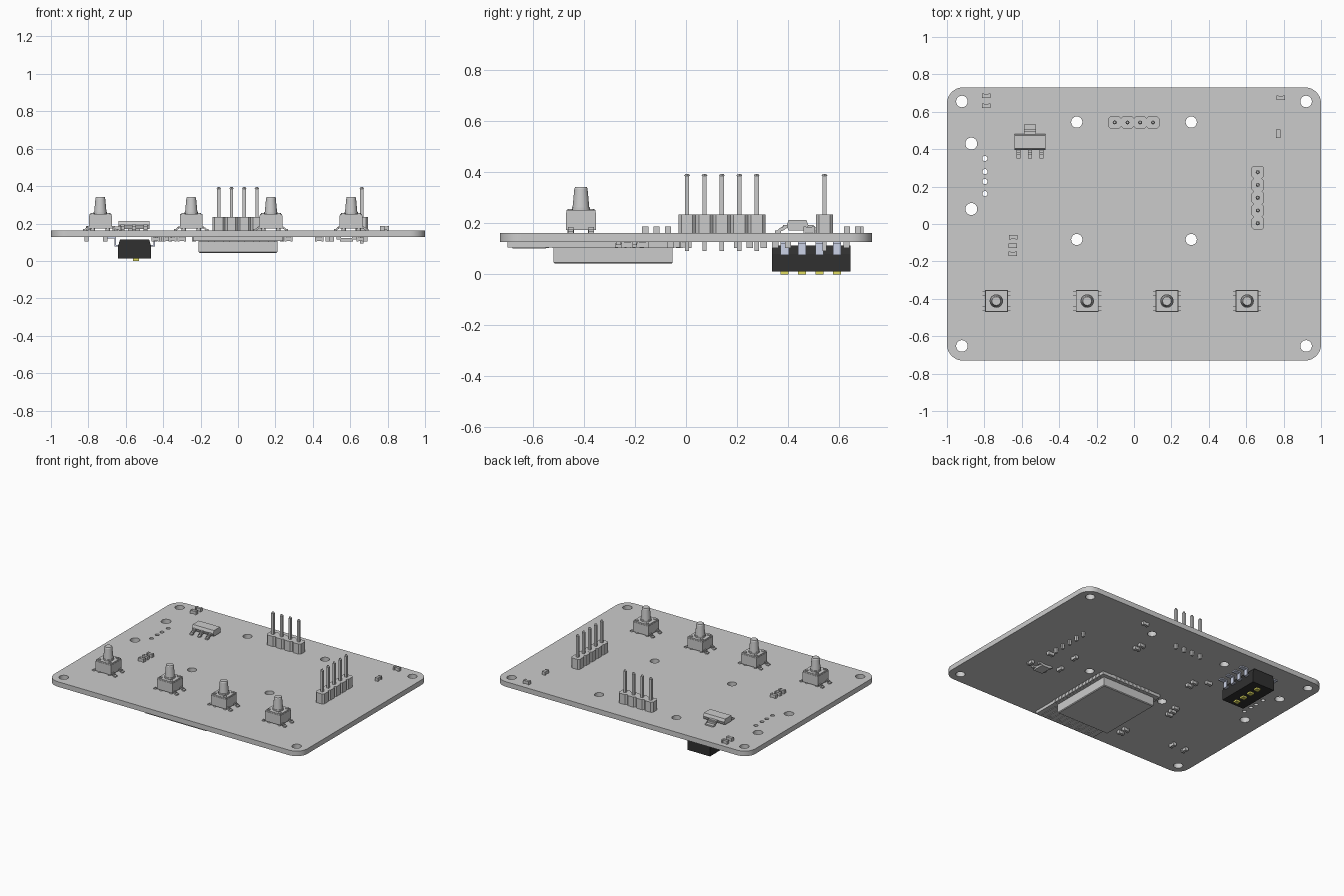
import bpy, bmesh
from math import sin, cos, pi, radians
from mathutils import Matrix, Vector

if "Cube" in bpy.data.objects:
    bpy.data.objects.remove(bpy.data.objects["Cube"])

BOT, TOP = 0.127, 0.163   # board faces


def material(name, rgb):
    m = bpy.data.materials.new(name)
    m.diffuse_color = (*rgb, 1)
    m.use_nodes = True
    m.node_tree.nodes["Principled BSDF"].inputs["Base Color"].default_value = m.diffuse_color
    return m


def finish(name, bm, mat=None, smooth=False):
    bmesh.ops.recalc_face_normals(bm, faces=bm.faces)
    me = bpy.data.meshes.new(name)
    bm.to_mesh(me)
    bm.free()
    ob = bpy.data.objects.new(name, me)
    bpy.context.collection.objects.link(ob)
    if mat:
        me.materials.append(mat)
    if smooth:
        bpy.ops.object.select_all(action='DESELECT')
        ob.select_set(True)
        bpy.context.view_layer.objects.active = ob
        bpy.ops.object.shade_smooth_by_angle(angle=radians(35))
    return ob


def box(bm, x, y, z0, z1, w, d):
    mat = Matrix.Translation((x, y, (z0 + z1) / 2)) @ Matrix.Diagonal((w, d, z1 - z0, 1))
    bmesh.ops.create_cube(bm, size=1, matrix=mat)


def cone(bm, x, y, z0, z1, r0, r1, n=24):
    bmesh.ops.create_cone(bm, cap_ends=True, segments=n, radius1=r0, radius2=r1,
                          depth=z1 - z0, matrix=Matrix.Translation((x, y, (z0 + z1) / 2)))


def prism(bm, pts, axis, lo, hi):
    """Extrude a closed outline along an axis."""
    place = {'x': lambda a, b, t: (t, a, b), 'y': lambda a, b, t: (a, t, b),
             'z': lambda a, b, t: (a, b, t)}[axis]
    v0, v1 = ([bm.verts.new(place(a, b, t)) for a, b in pts] for t in (lo, hi))
    bm.faces.new(v0)
    bm.faces.new(v1[::-1])
    for i in range(len(pts)):
        j = (i + 1) % len(pts)
        bm.faces.new((v0[i], v0[j], v1[j], v1[i]))


def circle(x, y, r, n=24):
    return [(x + r * cos(2 * pi * i / n), y + r * sin(2 * pi * i / n)) for i in range(n)]


def gull_wing(x0, z0, x1, x2, zf, t):
    """Bent lead outline: out of the body, over to the board, flat foot."""
    return [(x0, z0), (x1, z0), (x1, zf), (x2, zf),
            (x2, zf + t), (x1 - (t if x2 > x1 else -t), zf + t),
            (x1 - (t if x2 > x1 else -t), z0 + t), (x0, z0 + t)]


# Board: rounded outline with holes, as a filled curve turned into a mesh
R = 0.085
outline = [(sx * (1 - R) + R * cos(a0 + k * pi / 16), sy * (0.73 - R) + R * sin(a0 + k * pi / 16))
           for sx, sy, a0 in ((1, 1, 0), (-1, 1, pi / 2), (-1, -1, pi), (1, -1, 1.5 * pi))
           for k in range(9)]
loops = [outline]
loops += [circle(sx * 0.92, y, 0.031) for sx in (-1, 1) for y in (0.655, -0.652)]
loops += [circle(sx * 0.306, y, 0.030) for sx in (-1, 1) for y in (0.545, -0.083)]
loops += [circle(-0.87, y, 0.032) for y in (0.43, 0.08)]
loops += [circle(-0.797, y, 0.014, 16) for y in (0.35, 0.28, 0.227, 0.162)]
cu = bpy.data.curves.new("board_outline", 'CURVE')
cu.dimensions, cu.fill_mode, cu.extrude = '2D', 'BOTH', (TOP - BOT) / 2
for pts in loops:
    sp = cu.splines.new('POLY')
    sp.points.add(len(pts) - 1)
    for p, (x, y) in zip(sp.points, pts):
        p.co = (x, y, 0, 1)
    sp.use_cyclic_u = True
tmp = bpy.data.objects.new("board_outline", cu)
bpy.context.collection.objects.link(tmp)
mesh = bpy.data.meshes.new_from_object(tmp.evaluated_get(bpy.context.evaluated_depsgraph_get()))
bpy.data.objects.remove(tmp)
bm = bmesh.new()
bm.from_mesh(mesh)
bmesh.ops.remove_doubles(bm, verts=bm.verts, dist=1e-5)
bmesh.ops.translate(bm, verts=bm.verts, vec=(0, 0, (BOT + TOP) / 2))
finish("circuit_board", bm, smooth=True)


# Pin headers: chamfered block per pin, pin through the board
def header(name, points):
    bm = bmesh.new()
    for x, y in points:
        h, c = 0.0341, 0.012
        prism(bm, [(x + a, y + b) for a, b in (
            (h, c - h), (h, h - c), (h - c, h), (c - h, h),
            (-h, h - c), (-h, c - h), (c - h, -h), (h - c, -h))], 'z', TOP, 0.235)
        box(bm, x, y, 0.092, 0.385, 0.017, 0.017)
        cone(bm, x, y, 0.385, 0.394, 0.012, 0.007, 4)
    finish(name, bm)


header("top_pin_header", [(-0.103 + i * 0.068, 0.543) for i in range(4)])
header("side_pin_header", [(0.662, 0.004 + i * 0.0683) for i in range(5)])

# Push buttons
for i, x in enumerate((-0.736, -0.25, 0.176, 0.605)):
    y = -0.412
    bm = bmesh.new()
    box(bm, x, y, 0.174, 0.243, 0.122, 0.118)
    box(bm, x, y, 0.243, 0.252, 0.118, 0.114)
    for sx in (-1, 1):
        for sy in (-1, 1):
            cone(bm, x + sx * 0.042, y + sy * 0.042, 0.25, 0.257, 0.011, 0.011, 12)
            cone(bm, x + sx * 0.04, y + sy * 0.04, TOP, 0.176, 0.012, 0.012, 12)
            prism(bm, gull_wing(x + sx * 0.055, 0.178, x + sx * 0.075, x + sx * 0.092, TOP, 0.007),
                  'y', y + sy * 0.04 - 0.011, y + sy * 0.04 + 0.011)
    cone(bm, x, y, 0.25, 0.262, 0.036, 0.036)
    cone(bm, x, y, 0.26, 0.335, 0.033, 0.026)
    cone(bm, x, y, 0.335, 0.343, 0.026, 0.023)
    finish(f"push_button_{i + 1}", bm, smooth=True)

# Voltage regulator: tapered body, wide tab, three leads
bm = bmesh.new()
prism(bm, [(0.395, 0.192), (0.402, 0.172), (0.473, 0.172), (0.48, 0.192), (0.472, 0.213), (0.403, 0.213)],
      'x', -0.64, -0.472)
prism(bm, gull_wing(0.475, 0.185, 0.507, 0.533, TOP, 0.009), 'x', -0.587, -0.524)
for x in (-0.617, -0.556, -0.495):
    prism(bm, gull_wing(0.40, 0.185, 0.372, 0.349, TOP, 0.009), 'x', x - 0.01, x + 0.01)
finish("voltage_regulator", bm)


# Small two-ended chips; (x, y, True when it lies along y)
def chips(name, places, z0, z1):
    bm = bmesh.new()
    for x, y, along_y in places:
        for off, length, g in ((0, 0.03, 0.002), (-0.017, 0.011, 0), (0.017, 0.011, 0)):
            dx, dy = (0, off) if along_y else (off, 0)
            w, d = (0.024 - 2 * g, length) if along_y else (length, 0.024 - 2 * g)
            box(bm, x + dx, y + dy, z0 + g, z1 - g, w, d)
    finish(name, bm)


chips("top_chips", [(-0.79, 0.685, 0), (-0.79, 0.632, 0), (0.785, 0.675, 0), (0.772, 0.483, 1),
                    (-0.645, -0.07, 0), (-0.648, -0.115, 0), (-0.648, -0.16, 0)], TOP, 0.187)
chips("bottom_chips", [(0.434, 0.63, 0), (0.27, 0.35, 0), (0.27, 0.40, 0), (0.68, -0.23, 1),
                       (0.655, -0.06, 0), (0.50, 0.0, 1), (0.48, -0.17, 1),
                       (-0.30, 0.20, 0), (-0.30, 0.25, 0), (-0.375, 0.305, 0),
                       (-0.42, -0.08, 0), (-0.43, -0.125, 0), (-0.44, -0.17, 0),
                       (-0.35, -0.50, 0), (-0.35, -0.55, 0),
                       (-0.71, -0.455, 1), (-0.81, -0.455, 1)], 0.104, BOT)

# Small flat package on the underside
bm = bmesh.new()
box(bm, 0.58, -0.235, 0.105, 0.122, 0.07, 0.085)
for sx in (-1, 1):
    for y in (-0.265, -0.205):
        box(bm, 0.58 + sx * 0.042, y, 0.115, BOT, 0.025, 0.02)
finish("bottom_package", bm)

# Radio module: carrier, shield can, edge pads, antenna trace
bm = bmesh.new()
box(bm, 0, -0.362, 0.106, BOT, 0.48, 0.676)
finish("module_carrier", bm)
bm = bmesh.new()
box(bm, 0, -0.286, 0.042, 0.106, 0.42, 0.468)
bmesh.ops.bevel(bm, geom=[e for e in bm.edges if all(v.co.z < 0.05 for v in e.verts)],
                offset=0.005, segments=1, affect='EDGES')
finish("module_shield", bm)
bm = bmesh.new()
for i in range(14):
    for sx in (-1, 1):
        box(bm, sx * 0.235, -0.515 + i * 0.034, 0.103, BOT, 0.02, 0.02)
for i in range(10):
    box(bm, -0.153 + i * 0.034, -0.03, 0.103, BOT, 0.02, 0.02)
finish("module_pads", bm)
bm = bmesh.new()
for i in range(11):
    x = -0.20 + i * 0.04
    box(bm, x, -0.615, 0.102, 0.107, 0.01, 0.13)
    if i < 10:
        box(bm, x + 0.02, -0.615 + (0.06 if i % 2 else -0.06), 0.102, 0.107, 0.04, 0.01)
finish("module_antenna", bm)

# Slide switch block hanging below the board
black = material("black_plastic", (0.03, 0.03, 0.03))
yellow = material("yellow_plastic", (0.75, 0.72, 0.12))
steel = material("bluish_metal", (0.6, 0.65, 0.8))
CX, YS = -0.553, [0.387 + i * 0.0683 for i in range(4)]
bm = bmesh.new()
prism(bm, [(CX + a, b) for a, b in ((-0.088, 0.012), (0.088, 0.012), (0.088, 0.08),
                                    (0.078, 0.114), (-0.078, 0.114), (-0.088, 0.08))],
      'y', 0.337, 0.645)
finish("switch_body", bm, black)
bm = bmesh.new()
for y in YS:
    box(bm, CX + 0.008, y, 0.0, 0.03, 0.033, 0.031)
finish("switch_sliders", bm, yellow)
bm = bmesh.new()
for y in YS:
    for s in (-1, 1):
        prism(bm, gull_wing(CX + s * 0.08, 0.076, CX + s * 0.108, CX + s * 0.15, 0.119, 0.008),
              'y', y - 0.016, y + 0.016)
finish("switch_leads", bm, steel)
